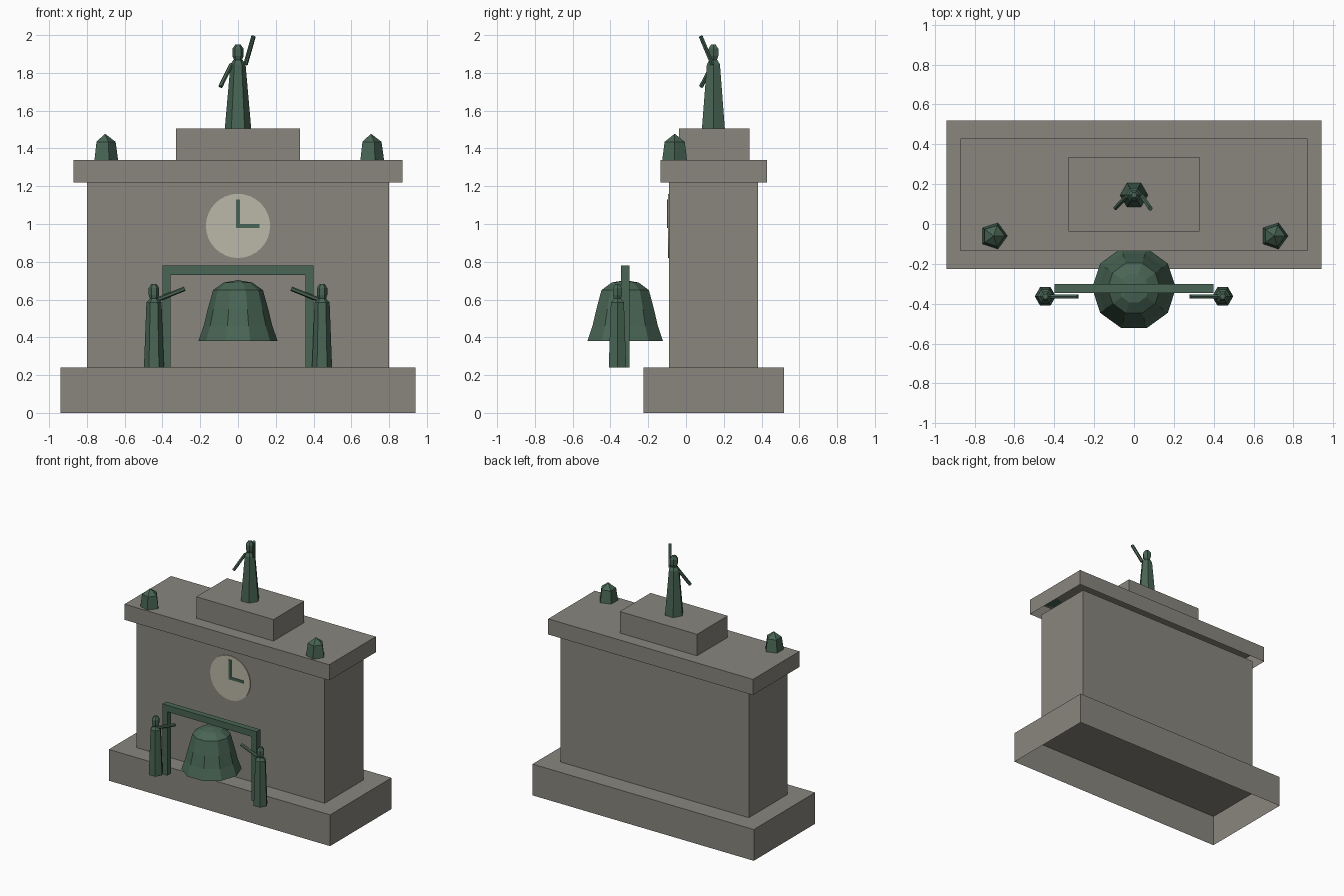
import bpy, bmesh
from math import cos, sin, tau
from mathutils import Vector

cube = bpy.data.objects.get("Cube")
if cube:
    bpy.data.objects.remove(cube)


def material(name, rgb):
    m = bpy.data.materials.new(name)
    m.use_nodes = True
    m.diffuse_color = (*rgb, 1)
    m.node_tree.nodes["Principled BSDF"].inputs["Base Color"].default_value = (*rgb, 1)
    return m


STONE = material("warm grey stone", (0.25, 0.238, 0.208))
BRONZE = material("green bronze", (0.066, 0.13, 0.09))
DIAL = material("pale dial", (0.5, 0.48, 0.385))


def finish(name, bm, mat):
    mesh = bpy.data.meshes.new(name)
    bm.to_mesh(mesh)
    bm.free()
    mesh.materials.append(mat)
    ob = bpy.data.objects.new(name, mesh)
    bpy.context.collection.objects.link(ob)
    return ob


def block(name, x, y, z, mat, open_base=False):
    """Box from (min, max) ranges, optionally a shell without underside."""
    bm = bmesh.new()
    bmesh.ops.create_cube(bm, size=1)
    for v in bm.verts:
        v.co = [r[0] + (c + 0.5) * (r[1] - r[0]) for c, r in zip(v.co, (x, y, z))]
    if open_base:
        bm.normal_update()
        under = [f for f in bm.faces if f.normal.z < -0.9]
        bmesh.ops.delete(bm, geom=under, context='FACES_ONLY')
    return finish(name, bm, mat)


def lathe(name, profile, sides, x, y, mat, open_base=False):
    """Faceted turning of (radius, height) pairs, listed from the bottom up."""
    bm = bmesh.new()
    rings = []
    for r, z in profile:
        angles = [tau * i / sides for i in range(sides if r > 0 else 1)]
        rings.append([bm.verts.new((x + r * cos(a), y + r * sin(a), z)) for a in angles])
    for low, high in zip(rings, rings[1:]):
        for i in range(sides):
            j = (i + 1) % sides
            if len(high) == 1:
                bm.faces.new((low[i], low[j], high[0]))
            else:
                bm.faces.new((low[i], low[j], high[j], high[i]))
    if len(rings[-1]) > 1:
        bm.faces.new(rings[-1])
    if not open_base:
        bm.faces.new(rings[0][::-1])
    return finish(name, bm, mat)


def limb(name, start, end, radius=0.012):
    """Six-sided rod between two points."""
    a, b = Vector(start), Vector(end)
    bm = bmesh.new()
    bmesh.ops.create_cone(bm, cap_ends=True, segments=6, radius1=radius,
                          radius2=radius, depth=(b - a).length)
    ob = finish(name, bm, BRONZE)
    ob.location = (a + b) / 2
    ob.rotation_mode = 'QUATERNION'
    ob.rotation_quaternion = (b - a).to_track_quat('Z', 'Y')
    return ob


# Stone monument: stacked shells
block("base", (-0.94, 0.94), (-0.225, 0.52), (0, 0.24), STONE, True)
block("main_wall", (-0.8, 0.8), (-0.09, 0.38), (0.24, 1.22), STONE, True)
block("cornice", (-0.87, 0.87), (-0.135, 0.43), (1.22, 1.34), STONE, True)
block("statue_plinth", (-0.328, 0.328), (-0.038, 0.335), (1.34, 1.505), STONE, True)

# Clock: thin dial plate with two hands
dial = lathe("clock_dial", [(0.17, 0), (0.17, 0.006)], 32, 0, 0, DIAL)
dial.rotation_euler.x = tau / 4
dial.location = (0, -0.09, 0.99)
block("minute_hand", (-0.01, 0.01), (-0.101, -0.095), (0.98, 1.13), BRONZE)
block("hour_hand", (0.01, 0.115), (-0.101, -0.095), (0.98, 1.0), BRONZE)

# Bell and its frame
FRAME_Y = (-0.345, -0.3)
block("frame_beam", (-0.4, 0.4), FRAME_Y, (0.73, 0.78), BRONZE)
bell_profile = [(0.21, 0.38), (0.182, 0.46), (0.16, 0.55), (0.132, 0.65), (0.075, 0.69), (0, 0.703)]
lathe("bell", bell_profile, 10, 0, -0.322, BRONZE, True)

# Mirrored posts, bell strikers and roof finials
for side, s in (("left", 1), ("right", -1)):
    block(side + "_frame_post", sorted((s * 0.4, s * 0.358)), FRAME_Y, (0.24, 0.73), BRONZE)
    x, y = s * 0.445, -0.363
    lathe(side + "_striker_body", [(0.053, 0.24), (0.04, 0.585), (0.022, 0.605)], 6, x, y, BRONZE)
    lathe(side + "_striker_head",
          [(0.018, 0.595), (0.028, 0.625), (0.028, 0.66), (0.014, 0.682)], 6, x, y, BRONZE)
    limb(side + "_striker_arm", (s * 0.42, y, 0.602), (s * 0.282, y, 0.657))
    lathe(side + "_finial", [(0.069, 1.34), (0.056, 1.435), (0, 1.478)], 5,
          s * 0.704, -0.06, BRONZE)

# Crowning statue
lathe("statue_robe", [(0.07, 1.505), (0.04, 1.845), (0.025, 1.868)], 6, 0, 0.145, BRONZE)
lathe("statue_head", [(0.018, 1.86), (0.03, 1.89), (0.03, 1.928), (0.014, 1.95)],
      6, 0, 0.145, BRONZE)
limb("statue_raised_arm", (0.04, 0.14, 1.845), (0.082, 0.078, 1.993))
limb("statue_lowered_arm", (-0.035, 0.14, 1.845), (-0.093, 0.08, 1.727))
